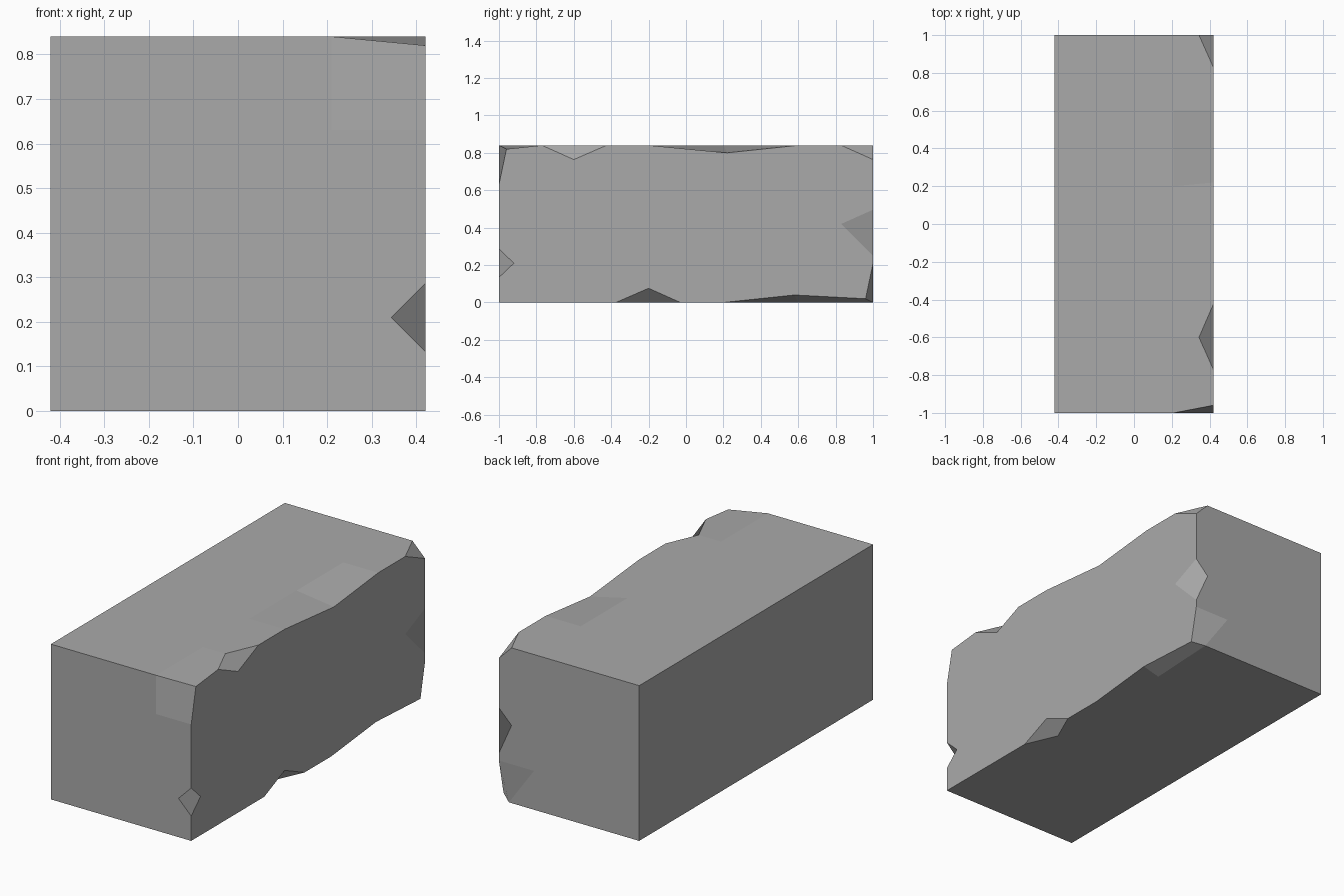
import bpy, bmesh
from mathutils import Vector

if "Cube" in bpy.data.objects:
    bpy.data.objects.remove(bpy.data.objects["Cube"])

X, Y, Z = 0.42, 1.0, 0.84

# Plain block, cut into a grid so that its right-hand rim can be worn
bm = bmesh.new()
bmesh.ops.create_cube(bm, size=1)
for v in bm.verts:
    v.co = Vector((v.co.x * 2 * X, v.co.y * 2 * Y, (v.co.z + 0.5) * Z))
cuts = [((0.21, 0, 0), (1, 0, 0))]
cuts += [((0, y, 0), (0, 1, 0)) for y in (-0.6, -0.2, 0.2, 0.6)]
cuts += [((0, 0, z), (0, 0, 1)) for z in (0.21, 0.42, 0.63)]
for co, no in cuts:
    bmesh.ops.bisect_plane(bm, geom=bm.verts[:] + bm.edges[:] + bm.faces[:],
                           plane_co=co, plane_no=no, dist=1e-5)


def vert_at(*p):
    return min(bm.verts, key=lambda v: (v.co - Vector(p)).length)


def chip(p, offsets, first):
    """Knock off the vertex at p; offsets = distance along each edge direction,
    first = direction whose new point starts the face (sets the fold line)."""
    v = vert_at(*p)
    centre = v.co.copy()
    new = {}
    for e in list(v.link_edges):
        d = e.other_vert(v).co - centre
        axis = max(range(3), key=lambda i: abs(d[i]))
        key = ("+" if d[axis] > 0 else "-") + "xyz"[axis]
        new[key] = bmesh.utils.edge_split(e, v, offsets[key] / d.length)[1]
    ring = list(new.values())
    out = Vector()
    for f in list(v.link_faces):
        f.normal_update()
        out += f.normal
        pair = [w for w in f.verts if w in ring]
        bmesh.utils.face_split(f, pair[0], pair[1])
    # walk round the corner triangles to order the new points
    links = {w: [u for f in v.link_faces if w in f.verts
                 for u in f.verts if u not in (w, v)] for w in ring}
    order = [new[first]]
    while len(order) < len(ring):
        order.append(next(u for u in links[order[-1]] if u not in order))
    bmesh.ops.delete(bm, geom=[v], context='VERTS')
    face = bm.faces.new(order)
    face.normal_update()
    if face.normal.dot(out) < 0:
        bm.faces.remove(face)
        bm.faces.new([order[0]] + order[:0:-1])


# Chips along the right-hand rim
c = 0.076
chip((X, -0.6, Z), {"-x": c, "-z": c, "-y": 0.17, "+y": 0.175}, "-x")
chip((X, -0.2, 0), {"-x": c, "+z": c, "-y": 0.175, "+y": 0.17}, "-x")
chip((X, -Y, 0.21), {"-x": c, "+y": 0.08, "-z": c, "+z": c}, "-x")
chip((X, Y, 0.42), {"-x": c, "-y": 0.17, "-z": 0.17, "+z": c}, "-z")
chip((X, Y, Z), {"-x": c, "-y": 0.17, "-z": c}, "-x")

# Worn, dented points of the rim
dents = [((X, -Y, Z), (0, 0.04, -0.02)), ((X, 0.2, Z), (0, 0.02, -0.04)),
         ((X, Y, 0), (0, -0.04, 0.02)), ((X, 0.6, 0), (0, -0.02, 0.04)),
         ((0.21, Y, 0), (0.15, 0, 0)), ((0.21, 0.6, 0), (0.13, 0, 0))]
for p, move in dents:
    vert_at(*p).co += Vector(move)

bm.normal_update()
mesh = bpy.data.meshes.new("stone_block")
bm.to_mesh(mesh)
bm.free()

# Single grey stone colour
stone = bpy.data.materials.new("grey stone")
stone.diffuse_color = (0.4, 0.4, 0.4, 1)
stone.use_nodes = True
stone.node_tree.nodes["Principled BSDF"].inputs["Base Color"].default_value = stone.diffuse_color
mesh.materials.append(stone)
bpy.context.collection.objects.link(bpy.data.objects.new("stone_block", mesh))
